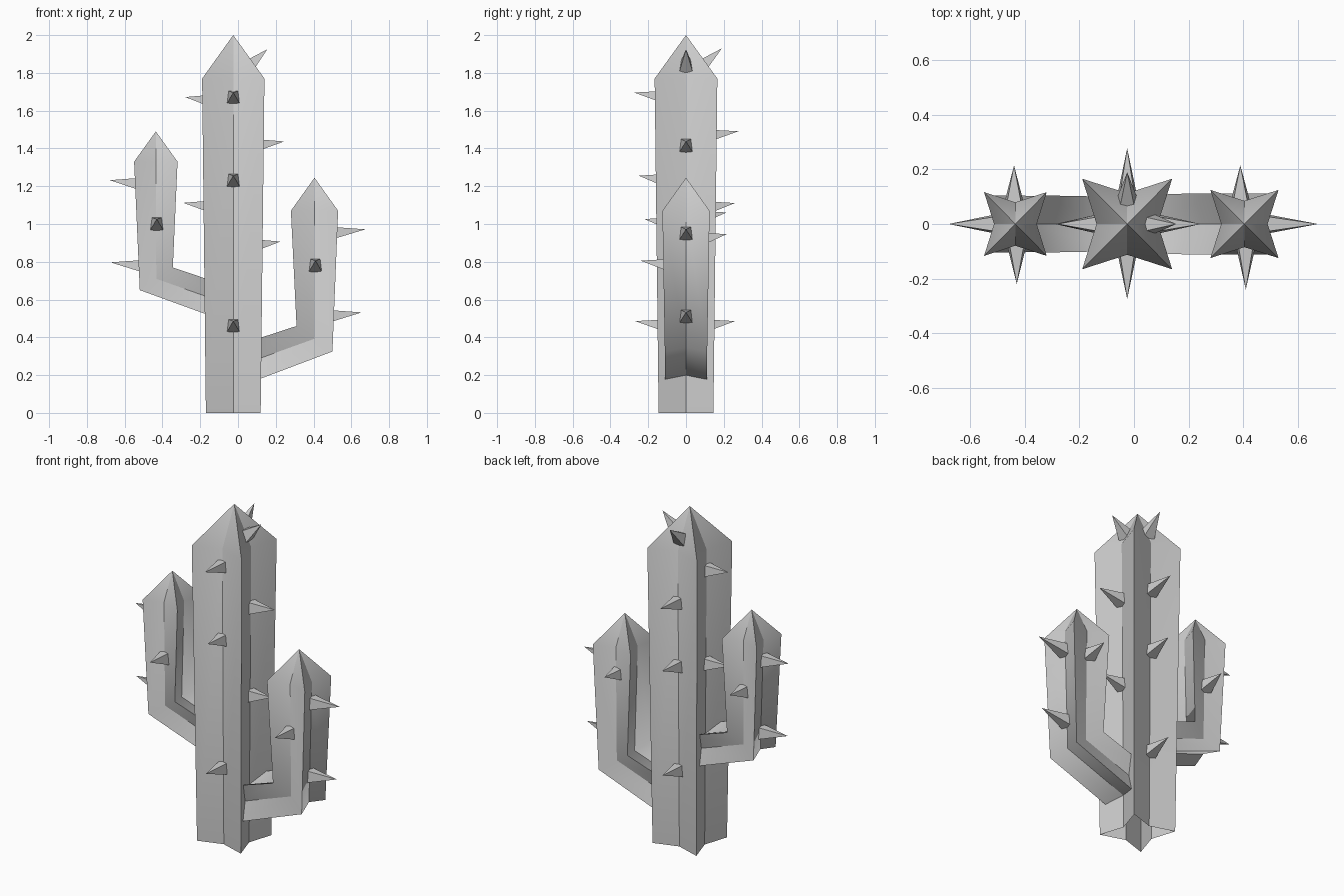
import bpy, bmesh
from mathutils import Vector

cube = bpy.data.objects.get("Cube")
if cube:
    bpy.data.objects.remove(cube)

grey = bpy.data.materials.new("plain_grey")
grey.use_nodes = True
GREY = (0.6, 0.6, 0.6, 1)
grey.diffuse_color = GREY
grey.node_tree.nodes["Principled BSDF"].inputs["Base Color"].default_value = GREY

VALLEY = 0.68  # depth of the grooves between ribs


def add_object(name, bm):
    bmesh.ops.recalc_face_normals(bm, faces=bm.faces)
    mesh = bpy.data.meshes.new(name)
    bm.to_mesh(mesh)
    bm.free()
    mesh.materials.append(grey)
    ob = bpy.data.objects.new(name, mesh)
    bpy.context.collection.objects.link(ob)
    return ob


def star_ring(bm, a, b, depth):
    """Four-pointed star whose sides lie at a and b (x, z)."""
    a, b = Vector((a[0], 0, a[1])), Vector((b[0], 0, b[1]))
    mid, half, back = (a + b) / 2, (b - a) / 2, Vector((0, depth, 0))
    pattern = [(1, 1), (0, VALLEY), (-1, 1), (-VALLEY, 0),
               (-1, -1), (0, -VALLEY), (1, -1), (VALLEY, 0)]
    return [bm.verts.new(mid + half * u + back * v) for u, v in pattern]


def ribbed_stem(name, sections, apex):
    """Skin star sections and close them to a point; ribs and grooves stay sharp."""
    bm = bmesh.new()
    rings = [star_ring(bm, *s) for s in sections]
    tip = bm.verts.new((apex[0], 0, apex[1]))
    for i in range(8):
        j = (i + 1) % 8
        for lo, hi in zip(rings, rings[1:]):
            bm.faces.new((lo[i], lo[j], hi[j], hi[i]))
        bm.faces.new((rings[-1][i], rings[-1][j], tip))
    for f in bm.faces:
        f.smooth = True
    for i in range(8):
        column = [r[i] for r in rings] + [tip]
        for v, w in zip(column, column[1:]):
            bm.edges.get((v, w)).smooth = False
    return add_object(name, bm)


def spine(name, base, tip, size=0.036):
    """Four-sided thorn from base to tip."""
    base, tip = Vector(base), Vector(tip)
    out = (tip - base).normalized()
    side = out.cross(Vector((0, 0, 1))).normalized()
    up = side.cross(out)
    bm = bmesh.new()
    ring = [bm.verts.new(base + (side * u + up * v) * size)
            for u, v in ((-1, -1), (1, -1), (0.8, 1), (-0.8, 1))]
    point = bm.verts.new(tip)
    bm.faces.new(ring)
    for i in range(4):
        bm.faces.new((ring[i], ring[(i + 1) % 4], point))
    return add_object(name, bm)


# Trunk and two bent arms
TX = -0.025
ribbed_stem("trunk", [((-0.17, 0), (0.12, 0), 0.145),
                      ((-0.19, 1.77), (0.14, 1.77), 0.166)], (TX, 2.0))
ribbed_stem("tall_arm", [((-0.08, 0.49), (-0.08, 0.68), 0.1),
                         ((-0.52, 0.65), (-0.345, 0.77), 0.105),
                         ((-0.55, 1.33), (-0.32, 1.33), 0.117)], (-0.435, 1.49))
ribbed_stem("short_arm", [((0.05, 0.155), (0.05, 0.375), 0.11),
                          ((0.50, 0.325), (0.31, 0.46), 0.112),
                          ((0.53, 1.07), (0.28, 1.07), 0.125)], (0.405, 1.245))

# Spines facing front and back: x, groove depth, tip distance, height
for x, y0, y1, z in [(TX, -0.1, -0.275, 1.67), (TX, -0.1, -0.25, 1.23),
                     (TX, -0.09, -0.27, 0.46), (-0.43, -0.07, -0.22, 1.0),
                     (0.41, -0.075, -0.24, 0.78), (TX, 0.1, 0.278, 1.465),
                     (TX, 0.1, 0.26, 1.085), (TX, 0.09, 0.26, 0.46),
                     (-0.44, 0.07, 0.215, 1.035), (0.39, 0.075, 0.215, 0.92)]:
    spine("front_spine" if y1 < 0 else "back_spine", (x, y0, z), (x, y1, z + 0.026))

# Spines facing sideways: groove x, tip x, height
for x0, x1, z in [(-0.125, -0.28, 1.65), (-0.125, -0.29, 1.09), (0.08, 0.245, 1.415),
                  (0.07, 0.225, 0.885), (-0.5, -0.68, 1.21), (-0.485, -0.675, 0.775),
                  (0.48, 0.675, 0.95), (0.465, 0.655, 0.51)]:
    spine("left_spine" if x1 > x0 else "right_spine", (x0, 0, z), (x1, 0, z + 0.022))

# Two spines on the pointed top
spine("top_left_spine", (0.05, 0, 1.83), (0.155, 0, 1.925))
spine("top_back_spine", (TX, 0.075, 1.83), (TX, 0.19, 1.93))
